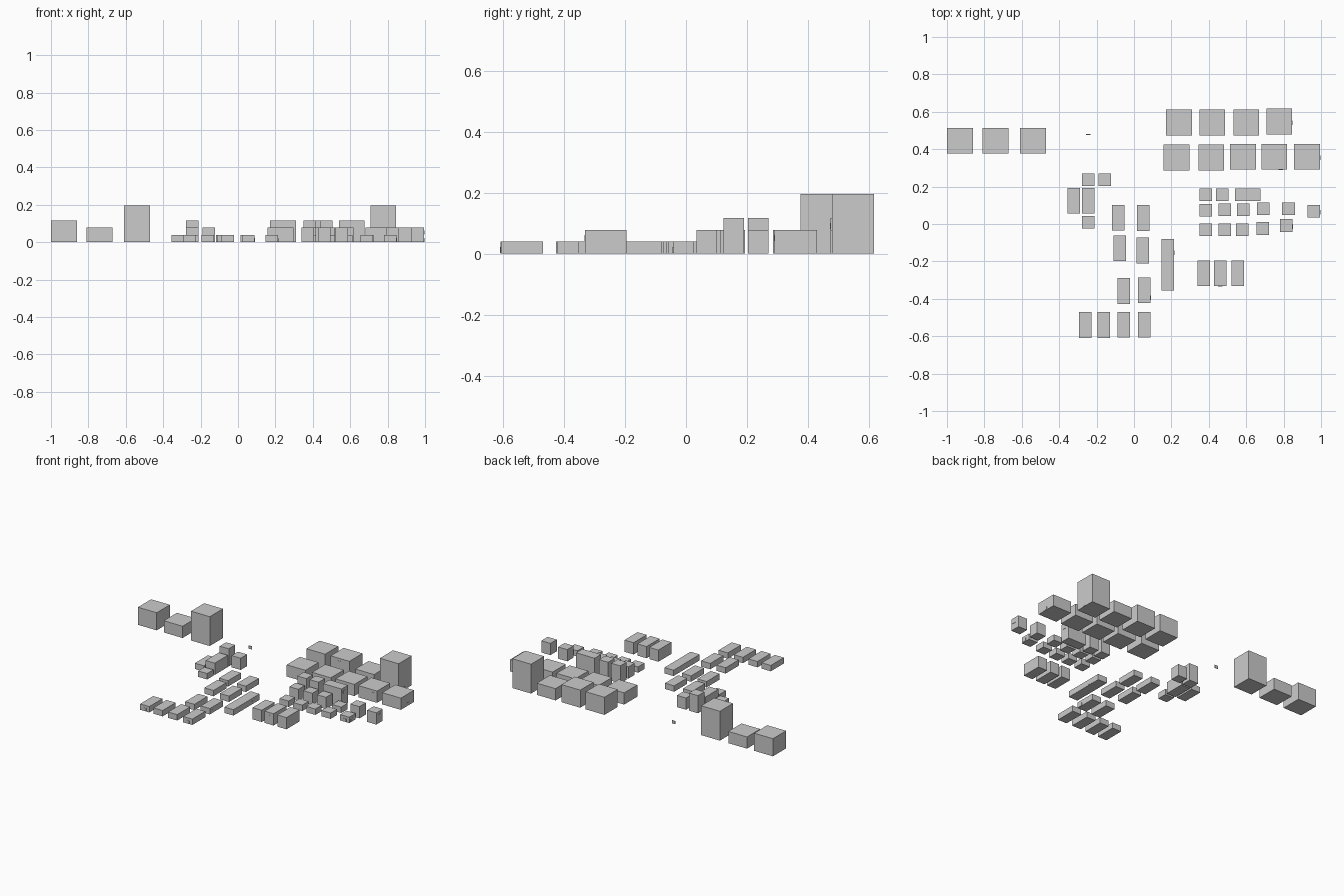
import bpy

FLOOR = 0.039


def box(name, x0, x1, y0, y1, z0, z1):
    bpy.ops.mesh.primitive_cube_add(size=1, location=((x0 + x1) / 2, (y0 + y1) / 2, (z0 + z1) / 2))
    ob = bpy.context.object
    ob.name = name
    ob.scale = (x1 - x0, y1 - y0, z1 - z0)
    bpy.ops.object.transform_apply(location=False, rotation=False, scale=True)


def building(name, cx, cy, w, d, h):
    box(name, cx - w / 2, cx + w / 2, cy - d / 2, cy + d / 2, 0, h)


def opening(x, y, floor, side):
    # thin door or window panel set into a wall, facing front or right
    w, d = (0.024, 0.004) if side == "front" else (0.004, 0.024)
    z = floor * FLOOR + 0.002
    box("door_panel", x - w / 2, x + w / 2, y - d / 2, y + d / 2, z, z + 0.02)


H1, H2, H3, H5 = FLOOR, 2 * FLOOR, 3 * FLOOR, 5 * FLOOR

# Large blocks
for cx, cy, h in [
    (-0.93, 0.445, H3), (-0.74, 0.445, H2), (-0.54, 0.445, H5),
    (0.24, 0.543, H3), (0.418, 0.543, H3), (0.6, 0.543, H2), (0.777, 0.548, H5),
    (0.227, 0.355, H2), (0.413, 0.355, H2), (0.583, 0.36, H2), (0.75, 0.36, H2), (0.925, 0.36, H2),
]:
    building("large_block", cx, cy, 0.138, 0.138, h)

# Double-length houses, long in y
for cx, cy, h in [
    (-0.323, 0.125, H1), (-0.244, 0.125, H2),
    (-0.083, 0.034, H1), (0.05, 0.032, H1),
    (-0.075, -0.13, H1), (0.048, -0.142, H1),
    (-0.056, -0.358, H1), (0.055, -0.354, H1),
    (-0.26, -0.54, H1), (-0.162, -0.54, H1), (-0.056, -0.538, H1), (0.055, -0.538, H1),
    (0.373, -0.263, H2), (0.46, -0.263, H2), (0.555, -0.263, H2),
]:
    building("long_house", cx, cy, 0.067, 0.137, h)

building("row_house", 0.181, -0.217, 0.067, 0.275, H1)
building("wide_house", 0.607, 0.157, 0.136, 0.067, H3)

# Small square houses
for cx, cy, h in [
    (-0.244, 0.237, H3), (-0.156, 0.237, H2), (-0.244, 0.01, H1),
    (0.383, 0.157, H3), (0.473, 0.157, H3),
    (0.383, 0.073, H2), (0.484, 0.075, H2), (0.585, 0.075, H2),
    (0.692, 0.082, H1), (0.826, 0.082, H2), (0.96, 0.068, H2),
    (0.383, -0.03, H1), (0.484, -0.03, H1), (0.58, -0.03, H1),
    (0.688, -0.024, H1), (0.814, -0.008, H1),
]:
    building("small_house", cx, cy, 0.067, 0.067, h)

# Doors and windows facing front
for x, y, floor in [(-0.26, -0.608, 0), (0.055, -0.606, 0), (0.814, -0.042, 0),
                    (0.46, -0.331, 1), (0.785, 0.291, 1), (0.418, 0.474, 2)]:
    opening(x, y, floor, "front")

# Doors and windows facing right
for x, y, floor in [(0.088, -0.395, 0), (0.214, -0.155, 0), (0.847, -0.015, 0),
                    (0.994, 0.062, 1), (0.675, 0.152, 2), (0.994, 0.355, 0), (0.846, 0.542, 0)]:
    opening(x, y, floor, "right")

# Free-standing panel
opening(-0.244, 0.479, 0, "front")
